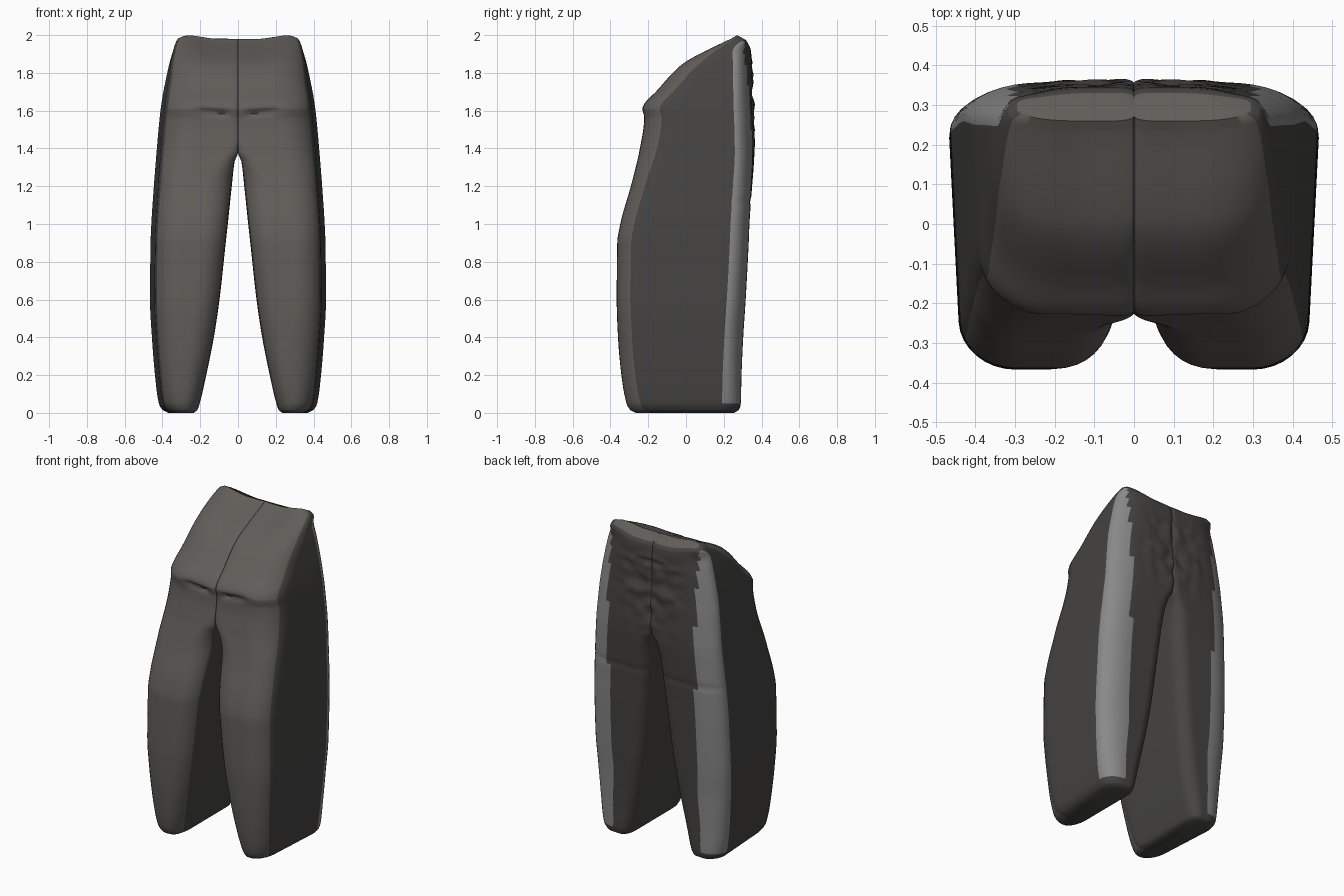
import bpy, bmesh, math
from mathutils import Vector, noise

if "Cube" in bpy.data.objects:
    bpy.data.objects.remove(bpy.data.objects["Cube"])

# height: (inner x, outer x, front y, back y)
PROFILE = [
    (0.00, 0.235, 0.375, -0.265, 0.255), (0.015, 0.215, 0.405, -0.295, 0.280),
    (0.05, 0.203, 0.425, -0.315, 0.290), (0.20, 0.168, 0.445, -0.342, 0.294),
    (0.40, 0.128, 0.461, -0.360, 0.303), (0.60, 0.098, 0.471, -0.367, 0.316),
    (0.90, 0.065, 0.468, -0.364, 0.332), (1.00, 0.054, 0.464, -0.348, 0.336),
    (1.20, 0.033, 0.451, -0.292, 0.350), (1.33, 0.018, 0.441, -0.259, 0.360),
    (1.38, 0.000, 0.437, -0.248, 0.362), (1.56, 0.000, 0.421, -0.222, 0.358),
    (1.61, 0.000, 0.415, -0.232, 0.356), (1.64, 0.000, 0.411, -0.218, 0.354),
    (1.70, 0.000, 0.402, -0.160, 0.352), (1.85, 0.000, 0.368, -0.020, 0.348),
    (1.90, 0.000, 0.352, 0.060, 0.347), (1.95, 0.000, 0.335, 0.160, 0.346),
    (1.985, 0.000, 0.318, 0.235, 0.342), (2.00, 0.000, 0.295, 0.260, 0.330),
]
RINGS, ARC, EDGE = 120, 9, 12


def smooth(a, b, t):
    t = min(1, max(0, (t - a) / (b - a)))
    return t * t * (3 - 2 * t)


def slope(i, c):
    """Monotone tangent of profile column c at row i."""
    if i in (0, len(PROFILE) - 1):
        i = min(max(i, 1), len(PROFILE) - 1)
        return (PROFILE[i][c] - PROFILE[i - 1][c]) / (PROFILE[i][0] - PROFILE[i - 1][0])
    a, b, n = PROFILE[i - 1], PROFILE[i], PROFILE[i + 1]
    s, t = (b[c] - a[c]) / (b[0] - a[0]), (n[c] - b[c]) / (n[0] - b[0])
    return 2 * s * t / (s + t) if s * t > 0 else 0


def profile_at(z):
    i = next((k for k in range(len(PROFILE) - 1) if z <= PROFILE[k + 1][0] + 1e-9), len(PROFILE) - 2)
    a, b = PROFILE[i], PROFILE[i + 1]
    h = b[0] - a[0]
    t = (z - a[0]) / h
    s = t * t * (3 - 2 * t)
    return [a[c] + (b[c] - a[c]) * s + h * (slope(i, c) * t * (1 - t) ** 2 - slope(i + 1, c) * t * t * (1 - t))
            for c in range(1, 5)]


def section(z):
    """Rounded outline of one half of the trousers at height z."""
    xi, xo, yf, yb = profile_at(z)
    w, d = xo - xi, yb - yf
    leg = 1 - smooth(1.2, 1.45, z)
    ycap = 0.42 * d
    # corner x, corner y, radius x, radius y, start angle
    corners = [
        (xi, yf, min(0.05 + 0.09 * leg, 0.42 * w), min(0.012 + 0.108 * leg, ycap), 180),
        (xo, yf, min(0.15 + 0.04 * (1 - leg), 0.48 * w), min(0.12 + 0.03 * (1 - leg), ycap), 270),
        (xo, yb, min(0.17, 0.5 * w), min(0.10, ycap), 0),
        (xi, yb, min(0.04 + 0.04 * leg, 0.3 * w), min(0.01 + 0.07 * leg, ycap), 90),
    ]
    pts = []
    for cx, cy, rx, ry, start in corners:
        ox = cx + rx if cx == xi else cx - rx
        oy = cy + ry if cy == yf else cy - ry
        arc = []
        for i in range(ARC):
            a = math.radians(start + 90 * i / (ARC - 1))
            arc.append((ox + rx * math.cos(a), oy + ry * math.sin(a)))
        pts.append(arc)
    ring = []
    for i, arc in enumerate(pts):
        ring += arc
        a, b = arc[-1], pts[(i + 1) % 4][0]
        ring += [(a[0] + (b[0] - a[0]) * k / EDGE, a[1] + (b[1] - a[1]) * k / EDGE)
                 for k in range(1, EDGE)]
    return [shape(x, y, z, xi, xo, yf, yb) for x, y in ring]


def shape(x, y, z, xi, xo, yf, yb):
    """Taper, folds and wrinkles."""
    v = (y - yf) / (yb - yf)
    u = (x - xi) / (xo - xi)
    x -= 0.035 * u * (1 - v) * (1 - smooth(1.7, 2, z))
    front, back = 1 - smooth(0, 0.3, v), smooth(0.75, 1, v)
    # groin creases
    across = smooth(0.02, 0.08, x) * (1 - smooth(0.16, 0.26, x))
    y += front * across * 0.018 * math.exp(-((z - 1.59 - 0.1 * (x - 0.12)) / 0.018) ** 2)
    # gentle crown and creases across the seat
    y -= back * 0.015 * smooth(0.1, 0.42, x) * smooth(1.0, 1.5, z)
    rumple = back * smooth(1.35, 1.5, z) * (1 - smooth(1.85, 1.95, z)) * (1 - smooth(0.16, 0.27, x))
    y += rumple * 0.016 * noise.noise(Vector((x * 14, 3, z * 15)))
    # faint crease behind the knee
    y -= back * 0.005 * math.exp(-((z - 1.12) / 0.015) ** 2)
    # waist edge falls towards the back and dips in the middle
    top = smooth(1.75, 2.0, z)
    z -= top * (0.55 * max(0, y - 0.27) + 0.02 * (1 - smooth(0.1, 0.28, x)))
    return x, y, z


def material(name, colour):
    m = bpy.data.materials.new(name)
    m.diffuse_color = (*colour, 1)
    m.use_nodes = True
    m.node_tree.nodes["Principled BSDF"].inputs["Base Color"].default_value = m.diffuse_color
    return m


# Loft one leg with its half of the seat; colour zones follow the loft columns
bm = bmesh.new()
heights = sorted({2 * i / RINGS for i in range(RINGS + 1)} | {p[0] for p in PROFILE})
rings = [[bm.verts.new(p) for p in section(z)] for z in heights]
CORNER = ARC + EDGE - 1
for lo, hi in zip(rings, rings[1:]):
    for i in range(len(lo)):
        j = (i + 1) % len(lo)
        f = bm.faces.new((lo[i], lo[j], hi[j], hi[i]))
        c = f.calc_center_median()
        if 2 * CORNER <= i < 3 * CORNER and c.x > 0.305 and 0.05 < c.z < 1.97:
            f.material_index = 2
        elif not 2 <= i < CORNER + 6:
            f.material_index = 1
bm.faces.new(list(reversed(rings[0]))).material_index = 1
bm.faces.new(rings[-1])
bmesh.ops.recalc_face_normals(bm, faces=bm.faces)

# Open the middle so that both halves join into one seat
inner = [f for f in bm.faces if all(abs(v.co.x) < 1e-4 for v in f.verts)]
bmesh.ops.delete(bm, geom=inner, context='FACES')
mesh = bpy.data.meshes.new("trousers")
bm.to_mesh(mesh)
bm.free()
trousers = bpy.data.objects.new("trousers", mesh)
bpy.context.collection.objects.link(trousers)
for name, col in (("cloth front", (0.12, 0.11, 0.10)), ("cloth dark", (0.06, 0.058, 0.055)),
                  ("pale strip", (0.25, 0.25, 0.25))):
    mesh.materials.append(material(name, col))

# Mirror to the other leg
mirror = trousers.modifiers.new("other half", 'MIRROR')
mirror.use_clip = True
mirror.merge_threshold = 0.0005
bpy.context.view_layer.objects.active = trousers
trousers.select_set(True)
bpy.ops.object.shade_smooth_by_angle(angle=math.radians(50))
